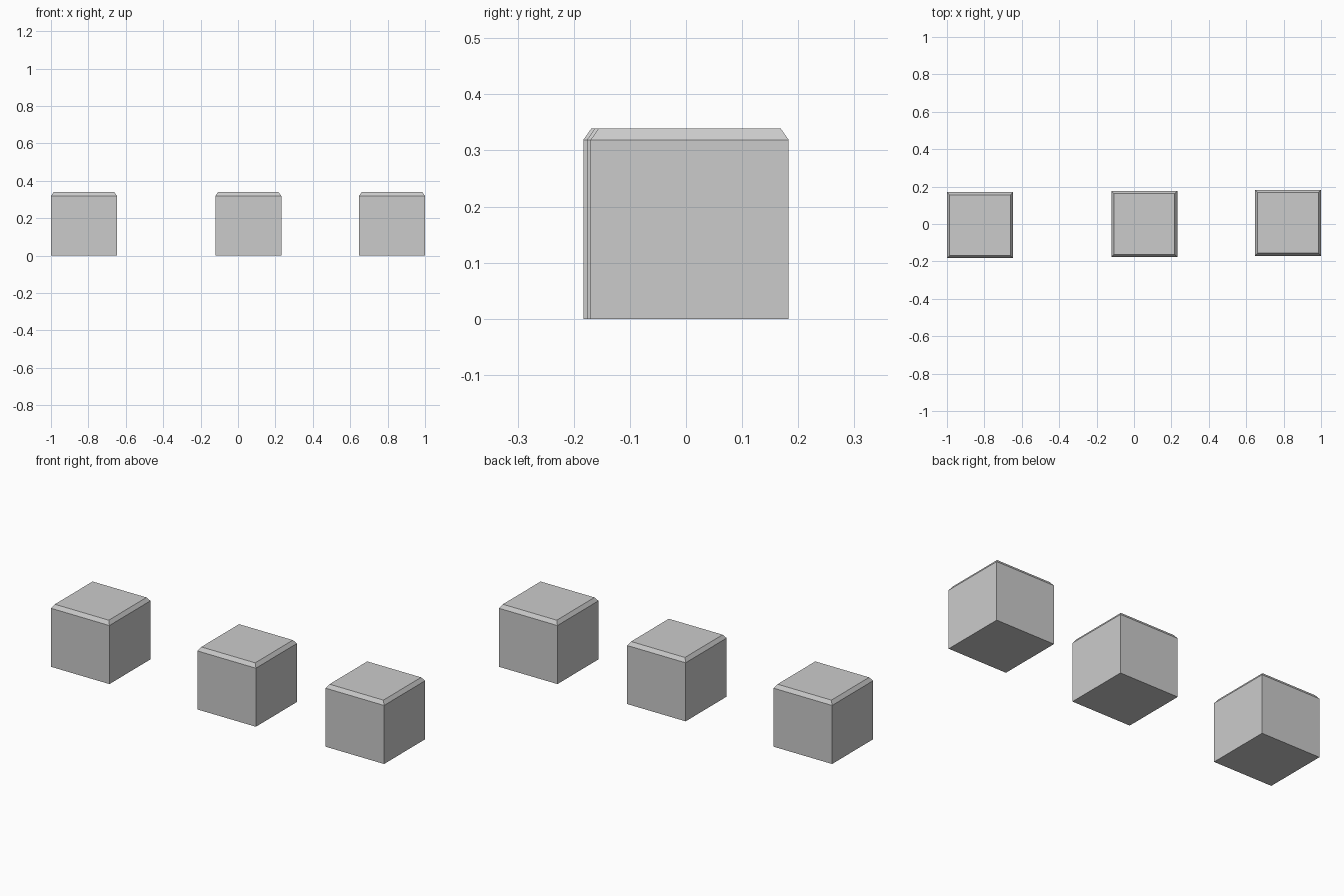
import bpy, bmesh

if "Cube" in bpy.data.objects:
    bpy.data.objects.remove(bpy.data.objects["Cube"])

W, SHOULDER, TOP, INSET = 0.353, 0.319, 0.339, 0.02


def chamfered_block(name, x, y):
    bm = bmesh.new()
    # Square body with its base on the ground
    bmesh.ops.create_cube(bm, size=1)
    for v in bm.verts:
        v.co = (v.co.x * W, v.co.y * W, (v.co.z + 0.5) * SHOULDER)
    # Sloped rim around the flat top
    bm.normal_update()
    top = [f for f in bm.faces if f.normal.z > 0.9]
    bmesh.ops.inset_region(bm, faces=top, thickness=INSET)
    for v in top[0].verts:
        v.co.z = TOP
    bm.normal_update()
    mesh = bpy.data.meshes.new(name)
    bm.to_mesh(mesh)
    bm.free()
    obj = bpy.data.objects.new(name, mesh)
    obj.location = (x, y, 0)
    bpy.context.collection.objects.link(obj)


# Row of three slightly staggered blocks
for name, x, y in (("left_block", -0.8235, -0.0065),
                   ("middle_block", 0.055, 0.0),
                   ("right_block", 0.8235, 0.0065)):
    chamfered_block(name, x, y)
